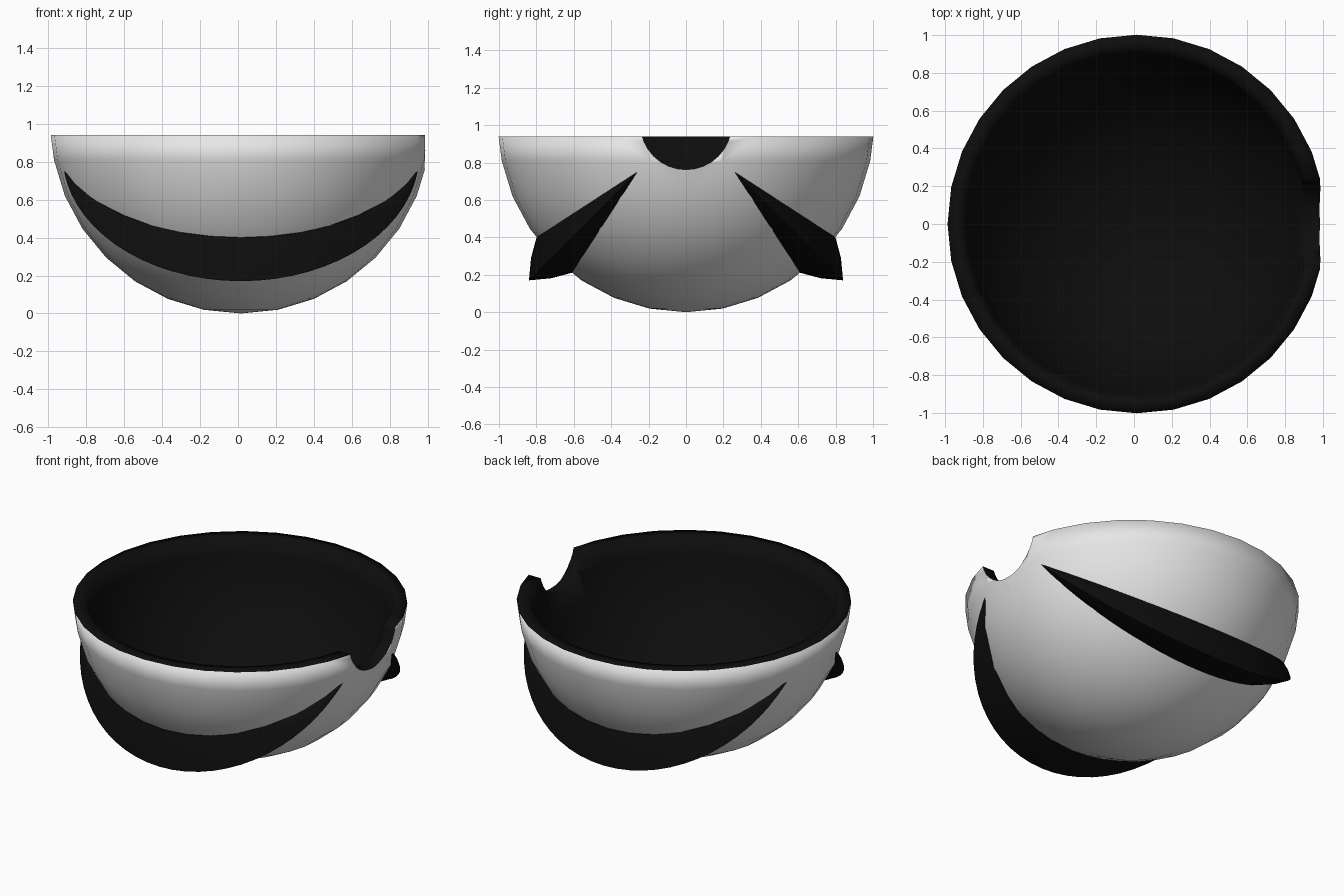
import bpy, bmesh, math
from mathutils import Vector

if "Cube" in bpy.data.objects:
    bpy.data.objects.remove(bpy.data.objects["Cube"])

CX, R, RIM = 0.015, 1.004, 0.94          # sphere offset, radius, rim height
CENTRE = Vector((CX, 0, R))


def material(name, v):
    m = bpy.data.materials.new(name)
    m.diffuse_color = (v, v, v, 1)
    m.use_nodes = True
    m.node_tree.nodes["Principled BSDF"].inputs["Base Color"].default_value = m.diffuse_color
    return m


white = material("white", 0.8)
black = material("black", 0.004)


def make_object(name, bm, mats):
    bmesh.ops.remove_doubles(bm, verts=bm.verts, dist=1e-5)
    bmesh.ops.recalc_face_normals(bm, faces=bm.faces)
    me = bpy.data.meshes.new(name)
    bm.to_mesh(me)
    bm.free()
    for m in mats:
        me.materials.append(m)
    ob = bpy.data.objects.new(name, me)
    bpy.context.collection.objects.link(ob)
    return ob


def activate(ob):
    bpy.ops.object.select_all(action='DESELECT')
    ob.select_set(True)
    bpy.context.view_layer.objects.active = ob


def bowl_profile(radius):
    """Points from the pole up to the rim, on a sphere of 16 rings."""
    pts = [(radius * math.sin(i * math.pi / 16), R - radius * math.cos(i * math.pi / 16))
           for i in range(8)]
    return pts + [(math.sqrt(radius ** 2 - (R - RIM) ** 2), RIM)]


# Bowl shell: outer wall, flat rim, inner wall
bm = bmesh.new()
profile = bowl_profile(R) + bowl_profile(0.92)[::-1]
vs = [bm.verts.new((CX + r, 0, z)) for r, z in profile]
es = [bm.edges.new(p) for p in zip(vs, vs[1:])]
bmesh.ops.spin(bm, geom=vs + es, cent=(CX, 0, 0), axis=(0, 0, 1),
               angle=2 * math.pi, steps=32, use_merge=True)
bmesh.ops.remove_doubles(bm, verts=bm.verts, dist=1e-4)
bowl = make_object("bowl", bm, [white, black])

# Round notch in the right side of the rim
bpy.ops.mesh.primitive_cylinder_add(vertices=32, radius=0.244, depth=0.8,
                                    location=(1.0, 0, 1.006),
                                    rotation=(0, math.pi / 2, 0))
cutter = bpy.context.object
cutter.name = "notch_cutter"
cutter.hide_render = True
activate(bowl)
mod = bowl.modifiers.new("notch", 'BOOLEAN')
mod.operation = 'DIFFERENCE'
mod.solver = 'EXACT'
mod.object = cutter
bpy.ops.object.modifier_apply(modifier=mod.name)
bpy.data.objects.remove(cutter)

# Outer wall white, everything else black
for f in bowl.data.polygons:
    out = (f.center - CENTRE).normalized()
    f.material_index = 0 if f.normal.dot(out) > 0.75 else 1
bpy.ops.object.shade_smooth_by_angle(angle=math.radians(100))

# Crescent fins: wedge sections fanned around a line, tapering to both tips
TIP_X, STEPS = 0.932, 32
ANGLES = (-12, -6, 0, 6, 12)


def arc(depth, x):
    """Depth at x of a circular arc through both tips."""
    rad = (TIP_X ** 2 + depth ** 2) / (2 * depth)
    return max(0.0, depth - rad + math.sqrt(max(0.0, rad * rad - x * x)))


def fin(name, side):
    bm = bmesh.new()
    rows = []
    for i in range(STEPS + 1):
        x = -TIP_X * math.cos(math.pi * i / STEPS)
        edge, ridge = arc(0.643, x), arc(0.82, x)
        inner = max(edge - 0.04, edge * 0.6)
        dists = [edge, (edge + ridge) / 2, ridge, (edge + ridge) / 2, edge]
        pts = list(zip(dists, ANGLES)) + [(inner, 12), (inner, -12)]
        rows.append([bm.verts.new((CX + x,
                                   side * (0.26 + d * math.cos(math.radians(45 + a))),
                                   0.75 - d * math.sin(math.radians(45 + a))))
                     for d, a in pts])
    n = len(rows[0])
    for a, b in zip(rows, rows[1:]):
        for j in range(n):
            k = (j + 1) % n
            bm.faces.new((a[j], a[k], b[k], b[j]))
    ob = make_object(name, bm, [black])
    activate(ob)
    bpy.ops.object.shade_smooth_by_angle(angle=math.radians(40))


fin("front_fin", -1)
fin("back_fin", 1)
